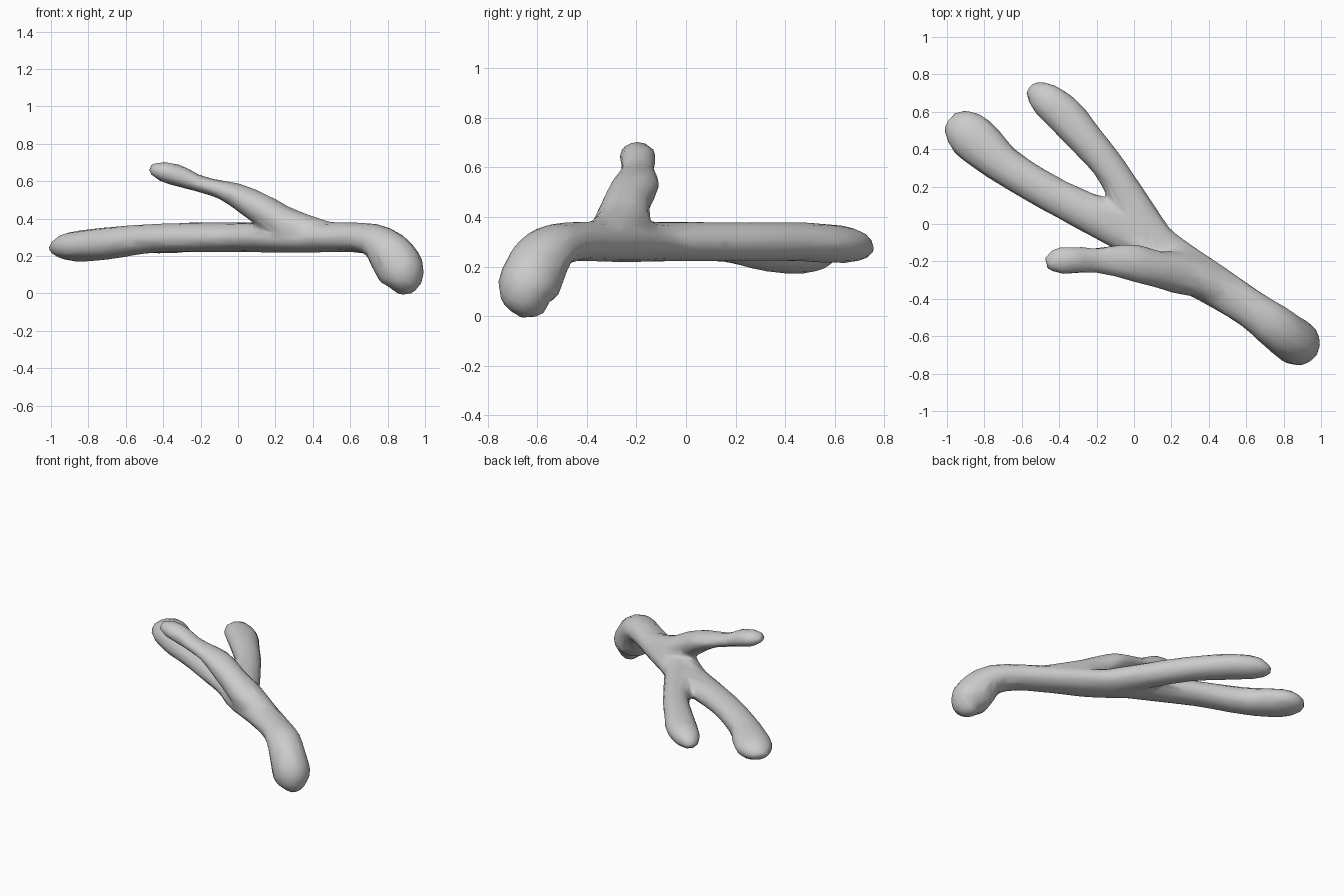
import bpy, bmesh, math
from mathutils import Vector

cube = bpy.data.objects.get("Cube")
if cube:
    bpy.data.objects.remove(cube, do_unlink=True)

SIDES, STEPS = 12, 5

grey = bpy.data.materials.new("grey")
grey.use_nodes = True
colour = (0.6, 0.6, 0.6, 1)
grey.diffuse_color = colour
grey.node_tree.nodes["Principled BSDF"].inputs["Base Color"].default_value = colour


def spline(keys):
    """Smooth curve through stations of (x, y, z, half width, half height)."""
    k = [Vector(p) for p in [keys[0]] + keys + [keys[-1]]]
    out = []
    for a, b, c, d in zip(k, k[1:], k[2:], k[3:]):
        for i in range(STEPS):
            t = i / STEPS
            out.append(b + (c - a) * (t / 2) + (a * 2 - b * 5 + c * 4 - d) * (t * t / 2)
                       + (b * 3 - a - c * 3 + d) * (t ** 3 / 2))
    return out + [k[-1]]


def limb(bm, keys):
    """Closed tube with an oval section along a smooth path."""
    pts = spline(keys)
    rings = []
    for i, p in enumerate(pts):
        tangent = (pts[min(i + 1, len(pts) - 1)] - pts[max(i - 1, 0)]).to_3d().normalized()
        side = tangent.cross(Vector((0, 0, 1))).normalized()
        up = side.cross(tangent)
        ring = []
        for j in range(SIDES):
            a = math.tau * j / SIDES
            ring.append(bm.verts.new(p.to_3d() + side * (max(p[3], 0.01) * math.cos(a))
                                     + up * (max(p[4], 0.01) * math.sin(a))))
        rings.append(ring)
    for r, s in zip(rings, rings[1:]):
        for j in range(SIDES):
            n = (j + 1) % SIDES
            bm.faces.new((r[j], r[n], s[n], s[j]))
    bm.faces.new(rings[0][::-1])
    bm.faces.new(rings[-1])


# Trunk with the bent-down knob, running on into the long lower branch
trunk = [
    (0.905, -0.63, -0.003, 0.03, 0.03), (0.90, -0.632, 0.02, 0.07, 0.06),
    (0.882, -0.638, 0.10, 0.122, 0.124), (0.822, -0.60, 0.20, 0.122, 0.126),
    (0.745, -0.54, 0.277, 0.117, 0.093), (0.62, -0.45, 0.30, 0.105, 0.08),
    (0.40, -0.31, 0.30, 0.115, 0.082), (0.20, -0.195, 0.30, 0.132, 0.082),
    (0.02, -0.06, 0.30, 0.13, 0.08), (-0.18, 0.03, 0.30, 0.11, 0.079),
    (-0.45, 0.165, 0.295, 0.098, 0.078), (-0.68, 0.305, 0.27, 0.103, 0.086),
    (-0.82, 0.425, 0.255, 0.125, 0.085), (-0.90, 0.495, 0.25, 0.12, 0.076),
    (-0.955, 0.54, 0.245, 0.085, 0.05), (-0.985, 0.565, 0.245, 0.04, 0.015)]

# Second branch, level with the trunk
fork = [
    (0.24, -0.22, 0.295, 0.08, 0.06), (0.10, -0.08, 0.30, 0.11, 0.079),
    (-0.01, 0.10, 0.30, 0.10, 0.079), (-0.13, 0.30, 0.30, 0.088, 0.079),
    (-0.26, 0.455, 0.30, 0.096, 0.079), (-0.37, 0.58, 0.292, 0.105, 0.079),
    (-0.47, 0.665, 0.285, 0.092, 0.07), (-0.525, 0.705, 0.272, 0.065, 0.048),
    (-0.56, 0.73, 0.262, 0.03, 0.018)]

# Thin branch rising above the trunk from a flared root
twig = [
    (0.50, -0.37, 0.305, 0.08, 0.075), (0.37, -0.30, 0.335, 0.10, 0.085),
    (0.24, -0.26, 0.38, 0.113, 0.09), (0.12, -0.24, 0.453, 0.098, 0.085),
    (0.00, -0.208, 0.52, 0.10, 0.068), (-0.10, -0.197, 0.557, 0.085, 0.05),
    (-0.21, -0.195, 0.588, 0.068, 0.045), (-0.32, -0.193, 0.63, 0.073, 0.058),
    (-0.405, -0.197, 0.652, 0.07, 0.052), (-0.467, -0.213, 0.668, 0.035, 0.025)]

mesh = bpy.data.meshes.new("forked_branch")
bm = bmesh.new()
for keys in (trunk, fork, twig):
    limb(bm, keys)
bmesh.ops.recalc_face_normals(bm, faces=bm.faces)
bm.to_mesh(mesh)
bm.free()
mesh.materials.append(grey)
branch = bpy.data.objects.new("forked_branch", mesh)
bpy.context.collection.objects.link(branch)

# Fuse the limbs, soften the joints and thin the mesh to broad facets
fuse = branch.modifiers.new("fuse", 'REMESH')
fuse.mode = 'VOXEL'
fuse.voxel_size = 0.014
fuse.use_smooth_shade = True
soften = branch.modifiers.new("soften", 'SMOOTH')
soften.factor = 0.5
soften.iterations = 5
thin = branch.modifiers.new("thin", 'DECIMATE')
thin.ratio = 0.05

bpy.context.view_layer.objects.active = branch
branch.select_set(True)
for name in ("fuse", "soften", "thin"):
    bpy.ops.object.modifier_apply(modifier=name)
bpy.ops.object.shade_smooth()
